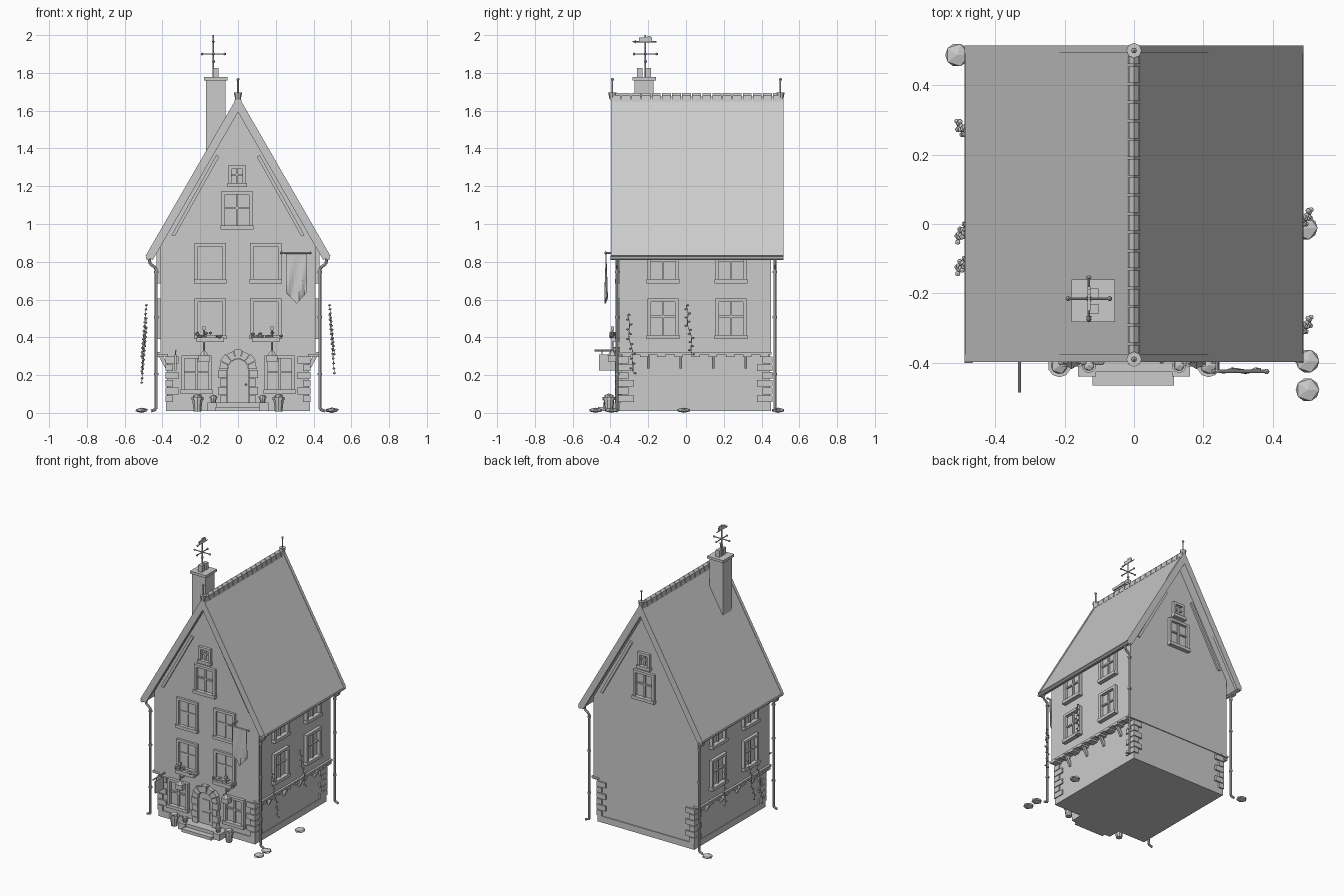
import bpy, bmesh, math, random
from mathutils import Matrix, Vector

random.seed(4)
old = bpy.data.objects.get("Cube")
if old:
    bpy.data.objects.remove(old)

GREY = (0.6, 0.6, 0.6, 1)
mat = bpy.data.materials.new("plain_grey")
mat.use_nodes = True
mat.diffuse_color = GREY
mat.node_tree.nodes["Principled BSDF"].inputs["Base Color"].default_value = GREY


class Part:
    """Collects simple solids into one named mesh."""

    def __init__(self, name, matrix=None):
        self.name, self.bm, self.m = name, bmesh.new(), matrix or Matrix()

    def box(self, x0, x1, y0, y1, z0, z1):
        size = Matrix.Diagonal((x1 - x0, y1 - y0, z1 - z0, 1))
        mid = Matrix.Translation(((x0 + x1) / 2, (y0 + y1) / 2, (z0 + z1) / 2))
        bmesh.ops.create_cube(self.bm, size=1, matrix=self.m @ mid @ size)

    def prism(self, points, y0, y1):
        # outline in x and z, extruded along y
        f = self.bm.faces.new([self.bm.verts.new(self.m @ Vector((x, y0, z))) for x, z in points])
        out = bmesh.ops.extrude_face_region(self.bm, geom=[f])["geom"]
        shift = self.m.to_3x3() @ Vector((0, y1 - y0, 0))
        bmesh.ops.translate(self.bm, vec=shift, verts=[v for v in out if isinstance(v, bmesh.types.BMVert)])

    def rod(self, a, b, r, r2=None, sides=8):
        a, b = Vector(a), Vector(b)
        turn = (b - a).to_track_quat('Z', 'Y').to_matrix().to_4x4()
        bmesh.ops.create_cone(self.bm, cap_ends=True, segments=sides, radius1=r,
                              radius2=r if r2 is None else r2, depth=(b - a).length,
                              matrix=self.m @ Matrix.Translation((a + b) / 2) @ turn)

    def ball(self, p, r, flat=1, detail=1):
        bmesh.ops.create_icosphere(self.bm, subdivisions=detail, radius=r,
                                   matrix=self.m @ Matrix.Translation(p) @ Matrix.Diagonal((1, 1, flat, 1)))

    def done(self):
        bmesh.ops.recalc_face_normals(self.bm, faces=self.bm.faces)
        mesh = bpy.data.meshes.new(self.name)
        self.bm.to_mesh(mesh)
        self.bm.free()
        mesh.materials.append(mat)
        ob = bpy.data.objects.new(self.name, mesh)
        bpy.context.collection.objects.link(ob)
        return ob


def facing(degrees):
    return Matrix.Rotation(math.radians(degrees), 4, 'Z')


FRONT, BACK, SIDE = -0.345, 0.445, 0.41
SLOPE = math.tan(math.radians(60))

# Walls
p = Part("ground_floor_wall")
p.box(-0.375, 0.375, FRONT, BACK, 0.01, 0.32)
p.box(-0.38, 0.38, FRONT - 0.006, BACK + 0.006, 0.01, 0.055)
p.done()
p = Part("upper_wall")
p.prism([(-SIDE, 0.31), (SIDE, 0.31), (SIDE, 0.89), (0, 1.6), (-SIDE, 0.89)], FRONT - 0.006, BACK + 0.006)
p.done()

# Roof, verge boards and gutters
p = Part("roof")
p.prism([(-0.487, 0.832), (0, 1.675), (0.487, 0.832), (0.457, 0.815), (0, 1.605), (-0.457, 0.815)], -0.39, 0.505)
for y in (-0.398, 0.493):
    p.prism([(-0.489, 0.832), (0, 1.68), (0.489, 0.832), (0.451, 0.81), (0, 1.592), (-0.451, 0.81)], y, y + 0.022)
p.done()
p = Part("gutters")
for s in (-1, 1):
    p.rod((s * 0.477, -0.4, 0.82), (s * 0.477, 0.515, 0.82), 0.011)
p.done()
p = Part("ridge_tiles")
for i in range(17):
    y = -0.395 + i * 0.0535
    p.prism([(-0.019, 1.645), (-0.014, 1.68), (0, 1.694), (0.014, 1.68), (0.019, 1.645)], y, y + 0.047)
p.done()
p = Part("ridge_finials")
for y in (-0.39, 0.5):
    p.rod((0, y, 1.66), (0, y, 1.695), 0.015, 0.022)
    p.rod((0, y, 1.69), (0, y, 1.76), 0.004)
    p.ball((0, y, 1.765), 0.009)
p.done()

# Sloping gable trims
p = Part("gable_trims")
for y in (FRONT - 0.018, BACK):
    for s in (-1, 1):
        p.prism([(s * 0.352, 0.94), (s * 0.335, 0.935), (s * 0.1, 1.355), (s * 0.115, 1.365)], y, y + 0.018)
p.done()


# Windows: frame, glazing bars and sill on a wall at distance d
def window(name, turn, d, u, z0, z1, w):
    p = Part(name, facing(turn) @ Matrix.Translation((u, -d, 0)))
    t, h = 0.018, w / 2
    for s in (-1, 1):
        p.box(s * h, s * (h - t), -0.022, 0, z0, z1)
    p.box(-h, h, -0.022, 0, z1 - t, z1)
    p.box(-h - 0.004, h + 0.004, -0.03, 0, z0 - 0.004, z0 + t)
    p.box(-0.005, 0.005, -0.012, 0, z0, z1)
    mid = z0 + (z1 - z0) * 0.55
    p.box(-h, h, -0.012, 0, mid - 0.005, mid + 0.005)
    p.done()


for s in (-1, 1):
    window("ground_window", 0, -FRONT, s * 0.22, 0.105, 0.305, 0.16)
    for z in (0.395, 0.69):
        window("front_window", 0, -FRONT, s * 0.147, z, z + 0.21, 0.165)
        for y in (-0.122, 0.238):
            window("side_window", s * 90, SIDE, s * y, z, z + 0.21, 0.165)
for turn, d in ((0, -FRONT), (180, BACK)):
    window("attic_window", turn, d + 0.004, -0.005, 0.975, 1.175, 0.165)
    window("loft_window", turn, d + 0.004, -0.005, 1.2, 1.31, 0.095)

# Corner stones
p = Part("quoins")
for i in range(6):
    z, a, b = 0.057 + i * 0.041, *((0.07, 0.04) if i % 2 else (0.04, 0.07))
    for s in (-1, 1):
        p.box(s * 0.385, s * (0.385 - a), FRONT - 0.012, FRONT + b, z, z + 0.036)
        p.box(s * 0.385, s * (0.385 - a), BACK + 0.012, BACK - b, z, z + 0.036)
p.done()

# Jetty: beam ends and braces on both sides
p = Part("jetty_timbers")
for s in (-1, 1):
    p.box(s * 0.37, s * 0.425, FRONT - 0.008, BACK + 0.008, 0.308, 0.322)
    for i in range(9):
        y = FRONT + 0.01 + i * 0.091
        p.box(s * 0.37, s * 0.43, y, y + 0.045, 0.296, 0.312)
    for i in range(4):
        y = -0.2 + i * 0.172
        p.prism([(s * 0.372, 0.235), (s * 0.384, 0.235), (s * 0.42, 0.3), (s * 0.4, 0.305), (s * 0.372, 0.26)],
                y - 0.007, y + 0.007)
p.done()

# Downpipes at the four corners
p = Part("downpipes")
for s in (-1, 1):
    for y in (FRONT - 0.02, BACK + 0.025):
        path = [(0.47, 0.815), (0.465, 0.79), (0.433, 0.765), (0.433, 0.02), (0.46, 0.01)]
        for (xa, za), (xb, zb) in zip(path, path[1:]):
            p.rod((s * xa, y, za), (s * xb, y, zb), 0.008)
        for z in (0.2, 0.5, 0.74):
            p.rod((s * 0.433, y, z), (s * 0.433, y, z + 0.012), 0.012)
p.done()

# Door with stone arch, steps and piers
arc = [(math.cos(math.pi * i / 8), math.sin(math.pi * i / 8)) for i in range(9)]
p = Part("door")
p.prism([(0.055, 0.05)] + [(0.055 * c, 0.23 + 0.055 * q) for c, q in arc] + [(-0.055, 0.05)], FRONT - 0.012, FRONT)
p.box(-0.03, 0.03, FRONT - 0.017, FRONT, 0.08, 0.14)
p.box(-0.03, 0.03, FRONT - 0.017, FRONT, 0.16, 0.23)
p.ball((0.042, FRONT - 0.018, 0.15), 0.006)
p.done()
p = Part("door_surround")
for s in (-1, 1):
    for i in range(4):
        p.box(s * 0.057, s * (0.105 if i % 2 else 0.095), FRONT - 0.03, FRONT, 0.05 + i * 0.045, 0.092 + i * 0.045)
for i in range(7):
    a, b = (math.pi * (i + e) / 7 for e in (0.04, 0.96))
    r = (0.1, 0.106)[i % 2]
    ring = [(0.057, a), (r, a), (r, b), (0.057, b)]
    p.prism([(k * math.cos(t), 0.23 + k * math.sin(t)) for k, t in ring], FRONT - 0.03, FRONT)
p.box(-0.016, 0.016, FRONT - 0.036, FRONT, 0.285, 0.335)
p.done()
p = Part("door_steps")
p.box(-0.12, 0.115, -0.465, FRONT, 0.01, 0.032)
p.box(-0.11, 0.11, -0.425, FRONT, 0.03, 0.055)
for s in (-1, 1):
    p.box(s * 0.11, s * 0.162, -0.44, FRONT, 0.01, 0.055)
p.done()

# Plant pots
p = Part("plant_pots")
for s in (-1, 1):
    for x, z, r, h in ((0.215, 0.008, 0.03, 0.075), (0.13, 0.055, 0.019, 0.03)):
        c = Vector((s * x, -0.408, z))
        up = Vector((0, 0, h))
        p.rod(c, c + up, r * 0.7, r, 10)
        p.rod(c + up * 0.82, c + up * 1.02, r * 1.12, sides=10)
        p.ball(c + up * 1.05, r * 0.9, 0.6)
p.done()

# Flower boxes and wall lanterns
for s in (-1, 1):
    p = Part("flower_box")
    p.box(s * 0.075, s * 0.22, -0.395, FRONT, 0.375, 0.4)
    for i in range(14):
        p.ball((s * random.uniform(0.07, 0.23), random.uniform(-0.4, -0.365), random.uniform(0.395, 0.425)), 0.011, 0.7)
    p.done()
    p = Part("wall_lantern")
    c = (s * 0.18, -0.39)
    p.box(c[0] - 0.028, c[0] + 0.028, -0.41, -0.37, 0.27, 0.305)
    p.rod((*c, 0.305), (*c, 0.33), 0.028, 0.006, 6)
    p.rod((*c, 0.32), (*c, 0.45), 0.005)
    p.box(c[0] - 0.008, c[0] + 0.008, -0.398, -0.382, 0.44, 0.458)
    p.rod((*c, 0.345), (c[0], FRONT, 0.345), 0.005)
    p.done()

# Hanging sign
p = Part("hanging_sign")
p.rod((-0.33, FRONT, 0.33), (-0.33, -0.485, 0.33), 0.005)
p.box(-0.335, -0.325, -0.46, -0.375, 0.225, 0.31)
for y in (-0.445, -0.39):
    p.rod((-0.33, y, 0.305), (-0.33, y, 0.33), 0.003)
p.done()

# Banner with a pointed hem
p = Part("banner_pole")
p.rod((0.23, -0.425, 0.847), (0.382, -0.425, 0.847), 0.005)
p.rod((0.24, FRONT, 0.847), (0.24, -0.43, 0.847), 0.005)
for x in (0.23, 0.382):
    p.ball((x, -0.425, 0.847), 0.009)
p.done()
p = Part("banner")
bmesh.ops.create_grid(p.bm, x_segments=8, y_segments=10, size=1)
for v in p.bm.verts:
    u, t = v.co.x, (1 - v.co.y) / 2
    drop = t * (0.265 - 0.06 * abs(u))
    v.co = (0.31 + u * 0.055, -0.425 + 0.008 * t * math.sin(u * 5 + t * 4), 0.843 - drop)
ob = p.done()
ob.modifiers.new("cloth", 'SOLIDIFY').thickness = 0.004

# Chimney and weathervane
p = Part("chimney")
p.box(-0.17, -0.065, -0.272, -0.172, 1.3, 1.77)
p.box(-0.18, -0.055, -0.283, -0.16, 1.76, 1.778)
for y in (-0.245, -0.2):
    p.box(-0.132, -0.103, y - 0.014, y + 0.014, 1.775, 1.825)
p.done()
p = Part("weathervane")
x, y = -0.13, -0.215
p.rod((x, y, 1.77), (x, y, 2), 0.004)
p.ball((x, y, 1.86), 0.01)
for dx, dy in ((0.06, 0), (0, 0.06)):
    p.rod((x - dx, y - dy, 1.9), (x + dx, y + dy, 1.9), 0.0035)
    for s in (-1, 1):
        p.ball((x + s * dx, y + s * dy, 1.9), 0.008)
p.rod((x, y - 0.055, 1.965), (x, y + 0.06, 1.965), 0.003)
p.rod((x, y - 0.05, 1.965), (x, y - 0.07, 1.965), 0.009, 0, 4)
p.box(x - 0.004, x + 0.004, y - 0.035, y + 0.035, 1.965, 1.988)
p.box(x - 0.004, x + 0.004, y + 0.01, y + 0.028, 1.985, 1.996)
p.done()

# Climbing plants: a thin stem with small leaves
for side, ya, yb, top, low in ((1, -0.31, -0.275, 0.52, 0.21), (1, 0, 0.035, 0.57, 0.31),
                               (-1, 0.26, 0.29, 0.57, 0.3), (-1, -0.01, -0.04, 0.5, 0.22), (-1, -0.11, -0.13, 0.45, 0.16)):
    p = Part("climbing_plant")
    last = None
    for i in range(13):
        t = i / 12
        c = Vector((side * (0.485 + 0.025 * t), ya + (yb - ya) * t + 0.006 * math.sin(i), top + (low - top) * t))
        if last:
            p.rod(last, c, 0.002, sides=5)
        last = c
        p.ball(c + Vector((0, 0.009 * (-1) ** i, 0)), 0.0085, 0.7)
    p.done()

# Flat stones on the ground
p = Part("ground_stones")
for x, y in ((-0.51, 0.487), (0.495, -0.012), (0.5, -0.395), (0.5, -0.478)):
    p.ball((x, y, 0.014), 0.038, 0.36)
p.done()
